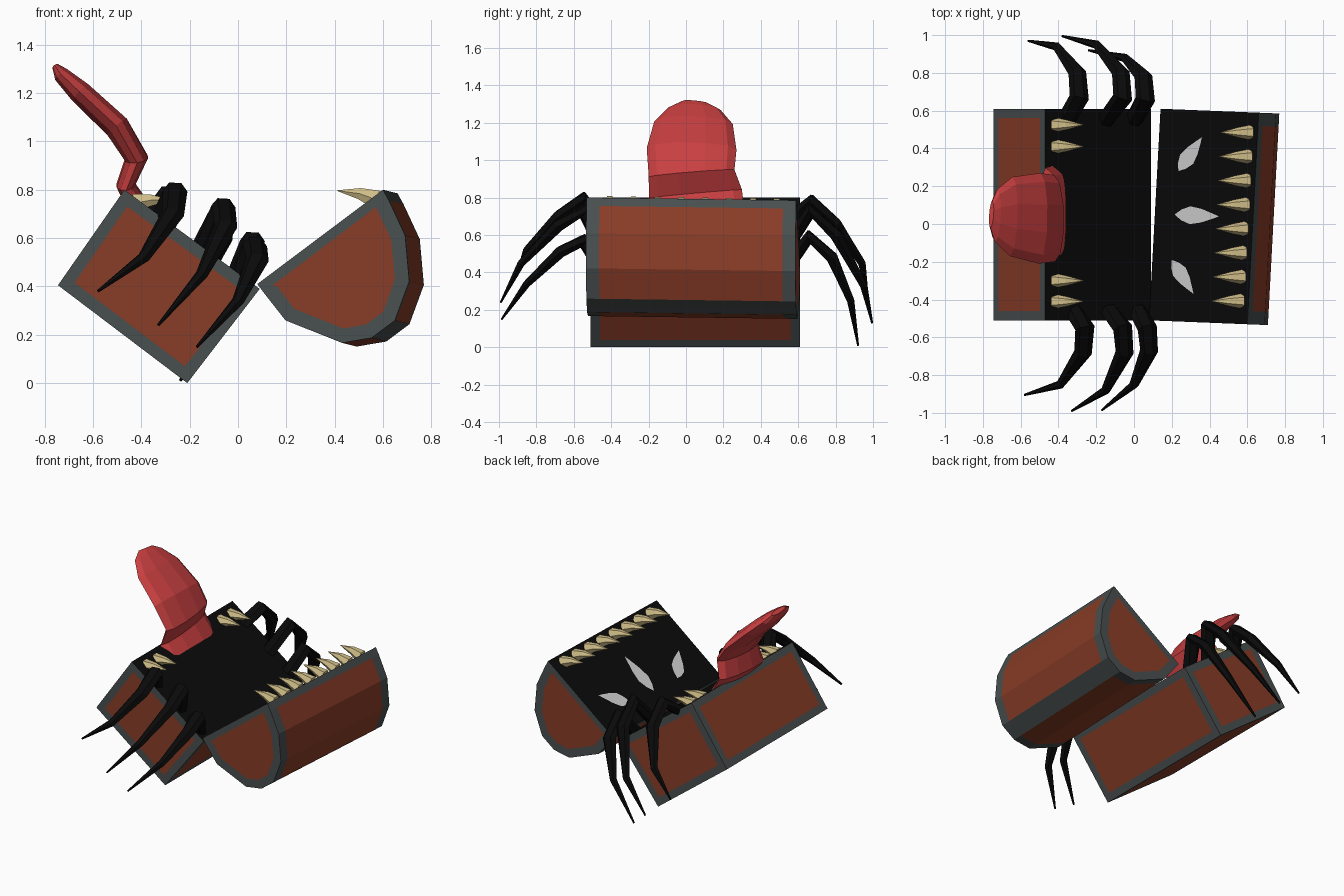
import bpy, bmesh, math
from mathutils import Vector

if "Cube" in bpy.data.objects:
    bpy.data.objects.remove(bpy.data.objects["Cube"])


def mat(name, r, g, b):
    m = bpy.data.materials.new(name)
    m.diffuse_color = (r, g, b, 1)
    m.use_nodes = True
    m.node_tree.nodes["Principled BSDF"].inputs["Base Color"].default_value = m.diffuse_color
    return m


BROWN = mat("brown wood", .25, .046, .02)
GREY = mat("grey iron", .066, .078, .078)
BLACK = mat("black", .003, .003, .003)
RED = mat("tongue red", .58, .05, .052)
GOLD = mat("tooth ivory", .64, .52, .25)
WHITE = mat("eye white", .62, .62, .62)


def finish(name, bm, mats, recalc=True):
    if recalc:
        bmesh.ops.recalc_face_normals(bm, faces=bm.faces)
    me = bpy.data.meshes.new(name)
    bm.to_mesh(me)
    bm.free()
    for m in mats:
        me.materials.append(m)
    ob = bpy.data.objects.new(name, me)
    bpy.context.collection.objects.link(ob)
    return ob


def loft(name, path, radii, ref, sides, m):
    """Tube along path; radii are (along ref, across ref) pairs."""
    bm = bmesh.new()
    pts = [Vector(p) for p in path]
    rings = []
    for i, p in enumerate(pts):
        t = (pts[min(i + 1, len(pts) - 1)] - pts[max(i - 1, 0)]).normalized()
        s = Vector(ref)
        s = (s - t * s.dot(t)).normalized()
        n = t.cross(s)
        a, b = radii[i]
        ring = []
        for k in range(sides):
            w = 2 * math.pi * k / sides
            ring.append(bm.verts.new(p + s * a * math.cos(w) + n * b * math.sin(w)))
        rings.append(ring)
    for r0, r1 in zip(rings, rings[1:]):
        for k in range(sides):
            j = (k + 1) % sides
            bm.faces.new((r0[k], r0[j], r1[j], r1[k]))
    bm.faces.new(rings[0])
    bm.faces.new(rings[-1])
    return finish(name, bm, [m])


# chest base: tilted box, black mouth, framed wood panels on the other sides
bm = bmesh.new()
corners = [(-.745, .405), (-.21, .0), (.09, .39), (-.47, .80)]
front = [bm.verts.new((x, -.51, z)) for x, z in corners]
back = [bm.verts.new((x, .61, z)) for x, z in corners]
panels = [bm.faces.new(front), bm.faces.new(back)]
for i in range(4):
    j = (i + 1) % 4
    f = bm.faces.new((front[i], front[j], back[j], back[i]))
    if i == 2:
        f.material_index = 2
    else:
        panels.append(f)
bmesh.ops.recalc_face_normals(bm, faces=bm.faces)
for f in panels:
    f.material_index = 1
bmesh.ops.inset_individual(bm, faces=panels, thickness=.07)
for f in panels:
    f.material_index = 0
finish("chest_base", bm, [BROWN, GREY, BLACK], False)

# lid: barrel profile in (u along mouth, v away from mouth), slightly twisted
PROFILE = [(0, 0), (0, .055), (.003, .19), (.134, .405), (.245, .462),
           (.365, .462), (.51, .368), (.61, .206), (.643, .05), (.65, 0)]
DU, DV = Vector((.8, 0, .6)), Vector((.6, 0, -.8))


def lid_point(u, v, y):
    p = Vector((.08, y, .41)) + DU * u + DV * v
    p.y -= .04 * (p.x - .08)
    p.x += .054 * (y + .51)
    p.z -= .0135 * (y + .51)
    return p


bm = bmesh.new()
slices = [[bm.verts.new(lid_point(u, v, y)) for u, v in PROFILE]
          for y in (-.51, -.44, .54, .61)]
n = len(PROFILE)
for s in range(3):
    for i in range(n):
        j = (i + 1) % n
        f = bm.faces.new((slices[s][i], slices[s][j], slices[s + 1][j], slices[s + 1][i]))
        if i == n - 1:
            f.material_index = 2          # mouth
        elif s != 1 or i in (0, 4, n - 2):
            f.material_index = 1          # iron frame and centre strap
ends = [bm.faces.new(slices[0]), bm.faces.new(slices[3])]
bmesh.ops.recalc_face_normals(bm, faces=bm.faces)
for f in ends:
    f.material_index = 1
bmesh.ops.inset_individual(bm, faces=ends, thickness=.06)
for f in ends:
    f.material_index = 0
finish("lid", bm, [BROWN, GREY, BLACK], False)


# eyes: thin leaf plates on the lid mouth
def mouth_z(x, y):
    return .41 + .75 * (x - .08 - .054 * (y + .51)) - .0135 * (y + .51)


def eye(name, p, q, width):
    bm = bmesh.new()
    p, q = Vector(p), Vector(q)
    side = Vector((p.y - q.y, q.x - p.x)).normalized()
    prof = [(0, .0), (.15, .3), (.35, .5), (.6, .38), (.85, .15), (1, .0)]
    outline = [(t, w) for t, w in prof] + [(t, -w) for t, w in prof[-2:0:-1]]
    verts = []
    for t, w in outline:
        c = p.lerp(q, t) + side * w * width
        verts.append(bm.verts.new((c.x, c.y, mouth_z(c.x, c.y) + .007)))
    f = bm.faces.new(verts)
    f.normal_update()
    if f.normal.z < 0:
        f.normal_flip()
    finish(name, bm, [WHITE], False)


eye("eye_back", (.235, .28), (.36, .46), .085)
eye("eye_middle", (.215, .05), (.45, .04), .095)
eye("eye_front", (.20, -.19), (.315, -.37), .08)

# teeth: curved spikes on both rims
TOOTH = [(.041, .045), (.027, .027), (.002, .002)]
for i in range(8):
    y = -.408 + i * .1275
    dx, dz = .054 * (y + .45), -.0135 * (y + .45)
    path = [(x + dx, y, z + dz) for x, z in ((.57, .76), (.50, .785), (.41, .797))]
    loft("upper_tooth_%d" % (i + 1), path, TOOTH, (0, 1, 0), 6, GOLD)
for i, y in enumerate((-.41, -.30, .41, .525)):
    path = [(x, y, z) for x, z in ((-.43, .745), (-.36, .757), (-.27, .757))]
    loft("lower_tooth_%d" % (i + 1), path, TOOTH, (0, 1, 0), 6, GOLD)

# tongue: flattened wavy loft
loft("tongue",
     [(-.40, .05, .71), (-.465, .05, .82), (-.42, .03, .93), (-.50, .03, 1.06),
      (-.65, .04, 1.2), (-.73, .045, 1.275), (-.755, .05, 1.31)],
     [(.265, .05), (.25, .04), (.23, .05), (.24, .055), (.21, .05), (.14, .035), (.07, .015)],
     (0, 1, 0), 10, RED)

# legs: tapered, arching out over the rim
LEG = [(.05, .04), (.052, .04), (.048, .035), (.026, .022), (.006, .006)]
legs = {
    "front_leg_1": [(-.32, -.46, .66), (-.26, -.55, .795), (-.27, -.68, .70),
                    (-.39, -.85, .52), (-.58, -.905, .38)],
    "front_leg_2": [(-.13, -.46, .55), (-.06, -.55, .73), (-.05, -.68, .65),
                    (-.15, -.88, .45), (-.33, -.99, .24)],
    "front_leg_3": [(.02, -.46, .43), (.07, -.55, .57), (.08, -.67, .51),
                    (0, -.85, .34), (-.17, -.985, .15)],
    "back_leg_1": [(-.36, .55, .68), (-.29, .67, .78), (-.30, .80, .66),
                   (-.41, .94, .45), (-.56, .97, .28)],
    "back_leg_2": [(-.15, .55, .55), (-.06, .67, .73), (-.07, .80, .60),
                   (-.20, .95, .33), (-.38, .995, .13)],
    "back_leg_3": [(0, .55, .44), (.06, .66, .59), (.05, .78, .48),
                   (-.05, .88, .25), (-.24, .92, .01)],
}
for name, path in legs.items():
    loft(name, path, LEG, (1, 0, 0), 6, BLACK)
